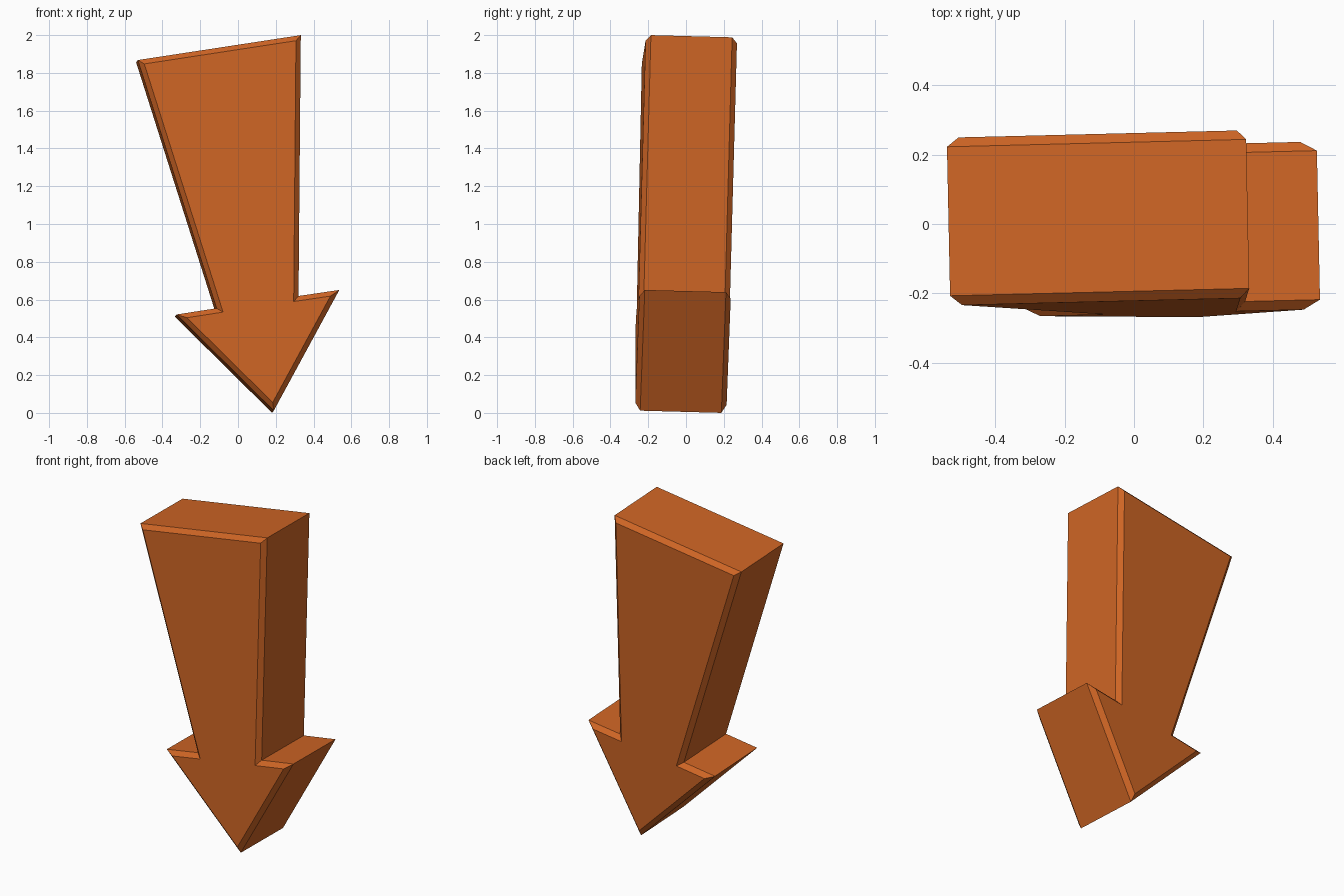
import bpy, bmesh
from mathutils import Vector

if "Cube" in bpy.data.objects:
    bpy.data.objects.remove(bpy.data.objects["Cube"])

# Arrow outline in the middle plane (x, z), pointing down
OUTLINE = [Vector(p) for p in [
    (-0.535, 1.862), (0.328, 1.994), (0.316, 0.613), (0.532, 0.645),
    (0.185, 0.006), (-0.330, 0.515), (-0.118, 0.548)]]
LEAN_X, LEAN_Z, MID_Y = 0.0207, 0.0272, -0.0318   # slight turn and tilt
FACE_HALF, RIM_HALF, CHAMFER = 0.242, 0.215, 0.026


def inset(points, d):
    """Move every edge of a clockwise outline inwards by d."""
    result = []
    for i, p in enumerate(points):
        a = (p - points[i - 1]).normalized()
        b = (points[(i + 1) % len(points)] - p).normalized()
        na, nb = Vector((a.y, -a.x)), Vector((b.y, -b.x))
        result.append(p + (na + nb) * d / (1 + na.dot(nb)))
    return result


def place(p, depth):
    """Outline point to 3D, pushed along the tilted plane's normal."""
    normal = Vector((-LEAN_X, 1, -LEAN_Z)).normalized()
    return Vector((p.x, MID_Y + LEAN_X * p.x + LEAN_Z * p.y, p.y)) + normal * depth


# Four rings: front face, front rim, back rim, back face
bm = bmesh.new()
face_outline = inset(OUTLINE, CHAMFER)
rings = [[bm.verts.new(place(p, depth)) for p in outline] for outline, depth in [
    (face_outline, -FACE_HALF), (OUTLINE, -RIM_HALF),
    (OUTLINE, RIM_HALF), (face_outline, FACE_HALF)]]
n = len(OUTLINE)
for r0, r1 in zip(rings, rings[1:]):
    for i in range(n):
        j = (i + 1) % n
        bm.faces.new((r0[i], r0[j], r1[j], r1[i]))
bm.faces.new(rings[0])
bm.faces.new(rings[-1][::-1])
bmesh.ops.recalc_face_normals(bm, faces=bm.faces)

mesh = bpy.data.meshes.new("arrow")
bm.to_mesh(mesh)
bm.free()
arrow = bpy.data.objects.new("arrow", mesh)
bpy.context.collection.objects.link(arrow)

# Orange paint
orange = bpy.data.materials.new("orange")
orange.diffuse_color = (0.62, 0.13, 0.018, 1)
orange.use_nodes = True
orange.node_tree.nodes["Principled BSDF"].inputs["Base Color"].default_value = orange.diffuse_color
mesh.materials.append(orange)
